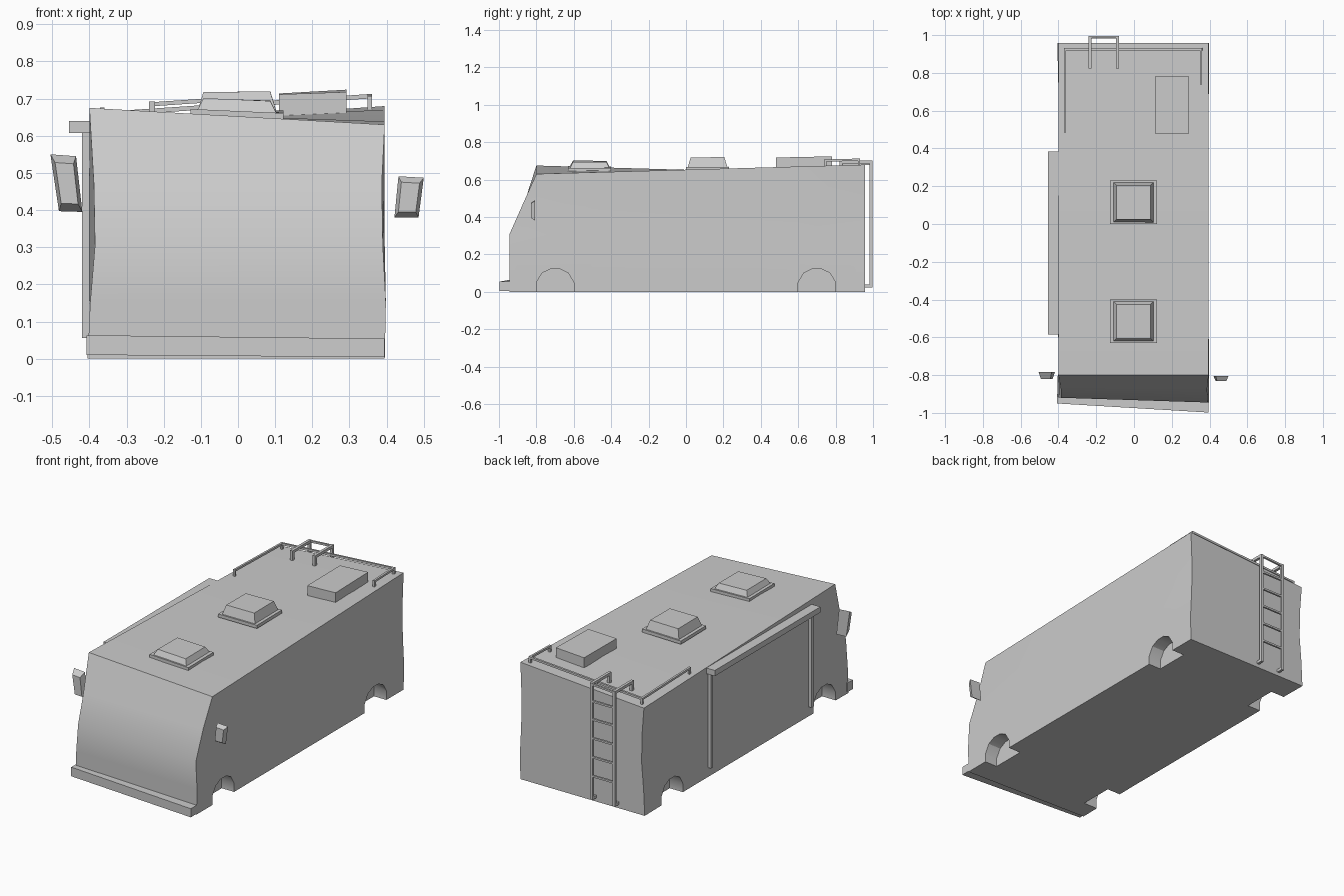
import bpy, bmesh, math
from mathutils import Vector, Matrix

if "Cube" in bpy.data.objects:
    bpy.data.objects.remove(bpy.data.objects["Cube"])


def roof(x, y):
    # slightly twisted roof height
    s, t = (x + 0.4) / 0.795, (y + 0.8) / 1.76
    front = 0.675 - 0.045 * s
    back = 0.625 + 0.055 * s
    return front * (1 - t) + back * t


def finish(name, bm):
    bmesh.ops.recalc_face_normals(bm, faces=bm.faces[:])
    me = bpy.data.meshes.new(name)
    bm.to_mesh(me)
    bm.free()
    ob = bpy.data.objects.new(name, me)
    bpy.context.collection.objects.link(ob)
    return ob


def loft(name, rings):
    # skin between equal rings, with quad strips as end caps
    bm = bmesh.new()
    vs = [[bm.verts.new(p) for p in r] for r in rings]
    n = len(rings[0])
    for a, b in zip(vs, vs[1:]):
        for i in range(n):
            j = (i + 1) % n
            bm.faces.new((a[i], a[j], b[j], b[i]))
    for r in (vs[0], vs[-1]):
        for i in range(n // 2 - 1):
            bm.faces.new((r[i], r[i + 1], r[n - 2 - i], r[n - 1 - i]))
    return finish(name, bm)


def beams(name, segs, t):
    # square bars between pairs of points
    bm = bmesh.new()
    for p, q in segs:
        p, q = Vector(p), Vector(q)
        d = q - p
        m = (Matrix.Translation((p + q) / 2) @ d.to_track_quat('Z', 'Y').to_matrix().to_4x4()
             @ Matrix.Diagonal((t, t, d.length + t, 1)))
        bmesh.ops.create_cube(bm, size=1, matrix=m)
    return finish(name, bm)


def roof_ring(x0, x1, y0, y1, h):
    return [(x, y, roof(x, y) + h) for x, y in ((x1, y0), (x1, y1), (x0, y1), (x0, y0))]


# body: pinched at the end corners, straight in the middle
rings = []
for z, xl, xr, yl, yr in ((0, -0.405, 0.395, -0.915, -0.945), (0.15, -0.398, 0.398, -0.918, -0.945),
                          (0.305, -0.385, 0.39, -0.92, -0.945), (0.47, -0.388, 0.387, -0.866, -0.872),
                          (None, -0.40, 0.395, -0.8, -0.8)):
    pts = [(xr, yr), (0.395, -0.5), (0.395, 0.6), (xr, 0.958),
           (xl, 0.958), (-0.40, 0.6), (-0.40, -0.5), (xl, yl)]
    rings.append([(x, y, roof(x, y) if z is None else z) for x, y in pts])
body = loft("body", rings)

# wheel arch cut-outs
arch = [(-0.1, -0.05), (-0.1, 0.05), (-0.07, 0.1), (-0.025, 0.122),
        (0.025, 0.122), (0.07, 0.1), (0.1, 0.05), (0.1, -0.05)]
for side in (-1, 1):
    for yc in (-0.7, 0.7):
        cutter = loft("arch_cutter", [[(side * x, yc + y, z) for y, z in arch] for x in (0.315, 0.5)])
        cutter.hide_render = True
        mod = body.modifiers.new("arch", 'BOOLEAN')
        mod.operation = 'DIFFERENCE'
        mod.solver = 'EXACT'
        mod.object = cutter
        bpy.context.view_layer.objects.active = body
        bpy.ops.object.modifier_apply(modifier=mod.name)
        bpy.data.objects.remove(cutter)
bpy.ops.object.select_all(action='DESELECT')
body.select_set(True)
bpy.ops.object.shade_smooth_by_angle(angle=math.radians(32))

# front bumper
loft("bumper", [[(0.395, -0.998, z0), (0.395, -0.93, z0), (-0.408, -0.90, z0 + d), (-0.408, -0.95, z0 + d)]
                for z0, d in ((0.004, 0.006), (0.054, 0.009))])

# roof vents: flat flange and tapered lid
for name, y, h in (("front_vent", -0.515, 0.045), ("rear_vent", 0.115, 0.066)):
    loft(name + "_flange", [roof_ring(-0.128, 0.122, y - 0.115, y + 0.115, z) for z in (-0.005, 0.014)])
    loft(name + "_lid", [roof_ring(-0.003 - r, -0.003 + r, y - r, y + r, z)
                         for r, z in ((0.106, 0.013), (0.09, h))])

# roof air conditioner
loft("air_conditioner", [roof_ring(0.11, 0.292, 0.48, 0.78, z) for z in (-0.005, 0.055)])


# roof rails with short posts
def on(x, y, h):
    return (x, y, roof(x, y) + h)


corners = [(-0.365, 0.49), (-0.365, 0.925), (0.355, 0.925), (0.355, 0.745)]
segs = [(on(*a, 0.03), on(*b, 0.03)) for a, b in zip(corners, corners[1:])]
segs += [(on(*c, 0), on(*c, 0.03)) for c in corners]
beams("roof_rail", segs, 0.012)

# rear ladder
segs = []
xs = (-0.232, -0.087)
for x in xs:
    top = roof(x, 0.95) + 0.048
    segs += [((x, 0.988, 0.03), (x, 0.988, top)), ((x, 0.988, 0.03), (x, 0.955, 0.03)),
             ((x, 0.988, top), (x, 0.83, top)), ((x, 0.83, top), on(x, 0.83, 0))]
beams("ladder_frame", segs, 0.016)
segs = [((xs[0], 0.988, z), (xs[1], 0.988, z)) for z in (0.16, 0.27, 0.38, 0.49, 0.595)]
segs.append(((xs[0], 0.99, roof(xs[0], 0.95) + 0.048), (xs[1], 0.99, roof(xs[1], 0.95) + 0.048)))
beams("ladder_rungs", segs, 0.011)

# side awning case and legs
loft("awning_case", [[(-0.39, -0.585, z), (-0.39, 0.385, z), (-0.455, 0.385, z), (-0.455, -0.585, z)]
                     for z in (0.607, 0.64)])
beams("awning_legs", [((-0.41, y, 0.065), (-0.41, y, 0.61)) for y in (-0.565, 0.36)], 0.02)

# mirrors: leaning blocks tapering towards the front
for name, quad, y0, y1 in (
        ("left_mirror", [(-0.505, 0.55), (-0.436, 0.545), (-0.419, 0.395), (-0.482, 0.397)], -0.784, -0.82),
        ("right_mirror", [(0.432, 0.491), (0.5, 0.487), (0.486, 0.38), (0.421, 0.38)], -0.806, -0.83)):
    cx = sum(p[0] for p in quad) / 4
    cz = sum(p[1] for p in quad) / 4
    loft(name, [[(cx + (x - cx) * k, y, cz + (z - cz) * k) for x, z in quad]
                for y, k in ((y0, 1), (y1, 0.72))])
